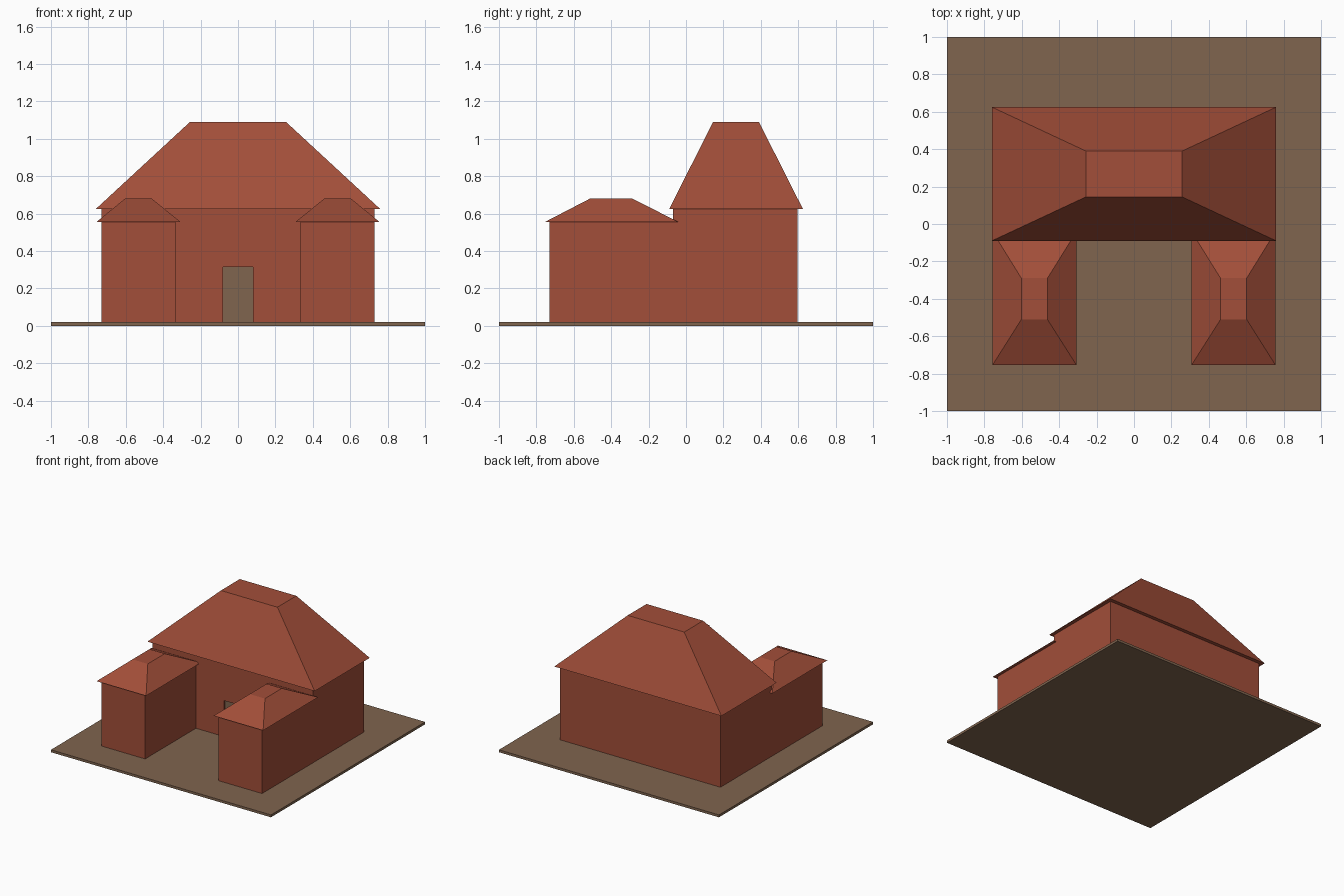
import bpy
import bmesh

cube = bpy.data.objects.get("Cube")
if cube:
    bpy.data.objects.remove(cube, do_unlink=True)


def make_material(name, rgb):
    mat = bpy.data.materials.new(name)
    mat.use_nodes = True
    color = (*rgb, 1.0)
    mat.diffuse_color = color
    bsdf = next(n for n in mat.node_tree.nodes if n.type == "BSDF_PRINCIPLED")
    bsdf.inputs["Base Color"].default_value = color
    bsdf.inputs["Roughness"].default_value = 0.9
    return mat


clay = make_material("clay red", (0.36, 0.077, 0.041))
earth = make_material("earth brown", (0.214, 0.128, 0.077))


def frustum(name, mat, base, top, z0, z1):
    """Solid between two rectangles given as (x0, x1, y0, y1)."""
    bm = bmesh.new()
    bmesh.ops.create_cube(bm, size=1)
    for v in bm.verts:
        x0, x1, y0, y1 = top if v.co.z > 0 else base
        v.co = (x1 if v.co.x > 0 else x0,
                y1 if v.co.y > 0 else y0,
                z1 if v.co.z > 0 else z0)
    bmesh.ops.recalc_face_normals(bm, faces=bm.faces)
    mesh = bpy.data.meshes.new(name)
    bm.to_mesh(mesh)
    bm.free()
    mesh.materials.append(mat)
    obj = bpy.data.objects.new(name, mesh)
    bpy.context.collection.objects.link(obj)
    return obj


def box(name, mat, rect, z0, z1):
    return frustum(name, mat, rect, rect, z0, z1)


def mirror_x(rect):
    x0, x1, y0, y1 = rect
    return (-x1, -x0, y0, y1)


# Ground slab
FLOOR = 0.02
box("ground_slab", earth, (-1, 1, -1, 1), 0, FLOOR)

# Main hall with a shallow doorway
hall = box("main_hall_walls", clay, (-0.73, 0.73, -0.07, 0.595), FLOOR, 0.625)
cutter = box("doorway_cutter", clay, (-0.08, 0.08, -0.2, -0.05), -0.1, 0.315)
cutter.hide_render = True
cutter.hide_viewport = True
cutter.display_type = "WIRE"
cut = hall.modifiers.new("doorway", "BOOLEAN")
cut.operation = "DIFFERENCE"
cut.solver = "EXACT"
cut.object = cutter
box("door", earth, (-0.08, 0.08, -0.055, -0.049), FLOOR, 0.315)

# Hipped main roof with a flat crown
frustum("main_roof", clay, (-0.76, 0.76, -0.09, 0.625),
        (-0.257, 0.257, 0.145, 0.39), 0.625, 1.09)

# Two front wings, mirrored
wing = (0.333, 0.73, -0.73, -0.07)
eaves = (0.307, 0.757, -0.755, -0.04)
crown = (0.463, 0.602, -0.51, -0.29)
for side, place in (("left", lambda r: r), ("right", mirror_x)):
    box(f"{side}_wing_walls", clay, place(wing), FLOOR, 0.555)
    frustum(f"{side}_wing_roof", clay, place(eaves), place(crown), 0.555, 0.682)
